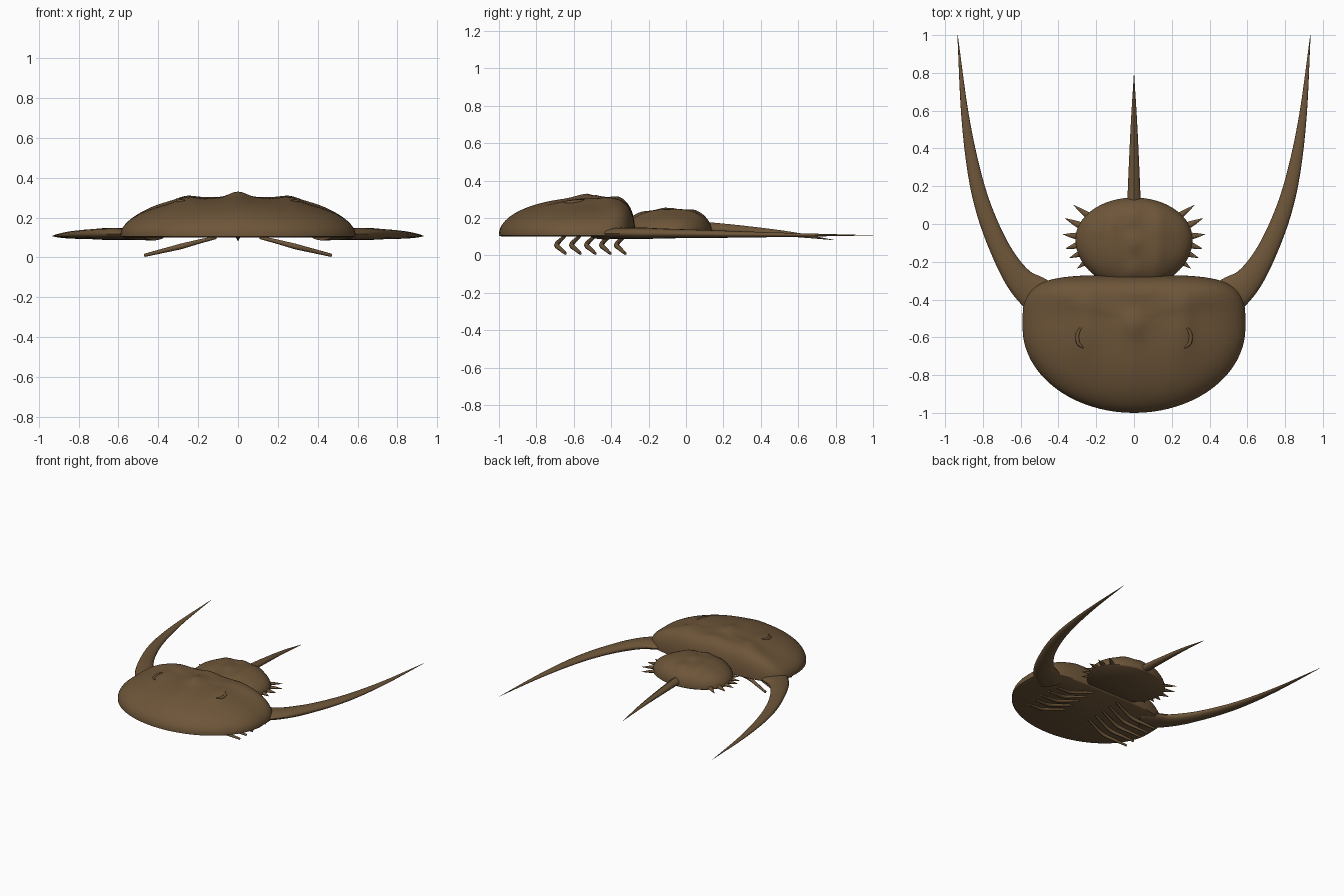
import bpy, bmesh
from math import sin, cos, pi, exp, copysign
from mathutils import Vector

cube = bpy.data.objects.get("Cube")
if cube:
    bpy.data.objects.remove(cube)

shell = bpy.data.materials.new("shell_brown")
shell.use_nodes = True
colour = (0.155, 0.092, 0.041, 1)
shell.diffuse_color = colour
shell.node_tree.nodes["Principled BSDF"].inputs["Base Color"].default_value = colour


def finish(name, bm, angle=0.9):
    bmesh.ops.recalc_face_normals(bm, faces=bm.faces)
    mesh = bpy.data.meshes.new(name)
    bm.to_mesh(mesh)
    bm.free()
    mesh.materials.append(shell)
    obj = bpy.data.objects.new(name, mesh)
    bpy.context.collection.objects.link(obj)
    bpy.ops.object.select_all(action="DESELECT")
    obj.select_set(True)
    bpy.context.view_layer.objects.active = obj
    bpy.ops.object.shade_smooth_by_angle(angle=angle)


def skin(bm, loops):
    """Join vertex loops with quads and cap both ends."""
    n = len(loops[0])
    for a, b in zip(loops, loops[1:]):
        for i in range(n):
            j = (i + 1) % n
            bm.faces.new((a[i], a[j], b[j], b[i]))
    bm.faces.new(loops[0])
    bm.faces.new(loops[-1])


def bump(v, centre, width):
    return exp(-((v - centre) / width) ** 2)


def dome(name, outline, centre_y, base, rim, height, power, ridges, n=80, rings=26):
    """Flat-bottomed dome over an outline, with a ridged top."""
    bm = bmesh.new()
    edge = [outline(2 * pi * i / n) for i in range(n)]
    loops = [[bm.verts.new((x * s, centre_y + (y - centre_y) * s, z)) for x, y in edge]
             for s, z in ((0.97, base), (1, base + rim / 2))]
    for k in range(rings):
        r = cos(pi / 2 * k / rings) * (1 - 0.01 * k / rings)
        loop = []
        for i, (x, y) in enumerate(edge):
            px, py = x * r, centre_y + (y - centre_y) * r
            lift = (1 - r ** power(2 * pi * i / n)) ** 0.5
            z = base + rim + height * lift + ridges(px, py) * lift
            loop.append(bm.verts.new((px, py, z)))
        loops.append(loop)
    skin(bm, loops)
    finish(name, bm)


def spow(v, p):
    return copysign(abs(v) ** p, v)


def spline(points, steps):
    """Catmull-Rom samples through points of any dimension."""
    pts = [Vector(p) for p in points]
    pts = [2 * pts[0] - pts[1]] + pts + [2 * pts[-1] - pts[-2]]
    out = []
    for a, b, c, d in zip(pts, pts[1:], pts[2:], pts[3:]):
        for k in range(steps):
            t = k / steps
            out.append(0.5 * (2 * b + (c - a) * t + (2 * a - 5 * b + 4 * c - d) * t * t
                              + (3 * b - a - 3 * c + d) * t ** 3))
    return out + [pts[-2]]


def taper(name, path, widths, heights, sides=12, keel=0.0):
    """Tube along a path with its own width and height at each point."""
    bm = bmesh.new()
    loops = []
    for i, p in enumerate(path):
        d = (path[min(i + 1, len(path) - 1)] - path[max(i - 1, 0)]).normalized()
        side = d.cross(Vector((0, 0, 1))).normalized()
        up = side.cross(d)
        loop = []
        for k in range(sides):
            a = 2 * pi * k / sides + pi / 2
            lift = 1 + keel * bump(cos(a), 0, 0.3) * (sin(a) > 0)
            loop.append(bm.verts.new(p + side * cos(a) * widths[i] + up * sin(a) * heights[i] * lift))
        loops.append(loop)
    skin(bm, loops)
    finish(name, bm)


# Head shield: round front, squarer back
def shield_outline(a):
    c, s = cos(a), sin(a)
    if s < 0:
        return 0.59 * c, -0.55 + 0.45 * s
    return 0.59 * spow(c, 0.5), -0.55 + 0.28 * s ** 0.5


def shield_ridges(x, y):
    crest = (0.008 + 0.02 * bump(y, -0.53, 0.07) + 0.01 * bump(y, -0.36, 0.04)) * bump(x, 0, 0.06)
    return crest + 0.022 * bump(abs(x), 0.26, 0.06) * bump(y, -0.53, 0.17)


dome("head_shield", shield_outline, -0.5, 0.10, 0.012, 0.19,
     lambda a: 2.1 + 3.5 * max(0, sin(a)) ** 1.5, shield_ridges)


# Abdomen
def abdomen_outline(a):
    return 0.31 * cos(a), -0.08 + (0.22 if sin(a) > 0 else 0.26) * sin(a)


def abdomen_ridges(x, y):
    crest = 0.012 * bump(x, 0, 0.04) * (0.6 + 0.4 * cos((y + 0.1) * 40))
    return crest + 0.012 * bump(abs(x), 0.13, 0.04)


dome("abdomen", abdomen_outline, -0.09, 0.11, 0.012, 0.122,
     lambda a: 2.3 + max(0, sin(a)), abdomen_ridges, n=64, rings=20)

# Tail spine, with a keel along its top
tail = spline([(0, 0.08, 0.145, 0.037), (0, 0.3, 0.132, 0.028), (0, 0.55, 0.112, 0.016),
               (0, 0.79, 0.082, 0.001)], 6)
tail_w = [p[3] for p in tail]
taper("tail_spine", [p.to_3d() for p in tail], tail_w, [w * 0.75 for w in tail_w], keel=0.3)

# Edge spines on the abdomen: base x, base y, tip x, tip y
spines = [(0.23, 0.035, 0.32, 0.1), (0.28, -0.01, 0.365, 0.03), (0.295, -0.065, 0.375, -0.055),
          (0.29, -0.11, 0.362, -0.13), (0.27, -0.15, 0.342, -0.18), (0.24, -0.19, 0.3, -0.235)]

for m, label in ((1, "left"), (-1, "right")):
    # Long swept cheek horn: x, y, z, half width
    horn = spline([(0.42, -0.44, 0.115, 0.1), (0.52, -0.37, 0.117, 0.095), (0.61, -0.293, 0.118, 0.072),
                   (0.70, -0.15, 0.117, 0.055), (0.785, 0.05, 0.115, 0.045),
                   (0.845, 0.27, 0.112, 0.035), (0.895, 0.58, 0.109, 0.02),
                   (0.934, 1.0, 0.107, 0.001)], 6)
    taper(label + "_cheek_horn", [Vector((m * p[0], p[1], p[2])) for p in horn],
          [p[3] for p in horn], [min(0.03, p[3] * 0.5) for p in horn], sides=16)

    # Curved eye ridge
    eye = spline([(0.27, -0.535, 0.297), (0.298, -0.58, 0.288), (0.295, -0.63, 0.283),
                  (0.267, -0.657, 0.286)], 5)
    size = [0.003 + 0.008 * sin(pi * i / (len(eye) - 1)) for i in range(len(eye))]
    taper(label + "_eye", [Vector((m * p.x, p.y, p.z)) for p in eye], size, size, sides=8)

    for i, (bx, by, tx, ty) in enumerate(spines):
        base, tip = Vector((m * bx, by, 0.126)), Vector((m * tx, ty, 0.122))
        taper(f"{label}_edge_spine_{i + 1}", [base, base.lerp(tip, 0.5), tip],
              [0.02, 0.012, 0.001], [0.014, 0.009, 0.001], sides=8)

    # Five bent walking legs
    for i in range(5):
        dy = 0.08 * i
        leg = spline([(0.11, -0.65, 0.1), (0.2, -0.675, 0.078), (0.29, -0.692, 0.054),
                      (0.38, -0.67, 0.032), (0.47, -0.645, 0.01)], 3)
        size = [0.014 - 0.006 * abs(k / 6 - 1) for k in range(len(leg))]
        taper(f"{label}_leg_{i + 1}", [Vector((m * p.x, p.y + dy, p.z)) for p in leg],
              size, size, sides=8)
